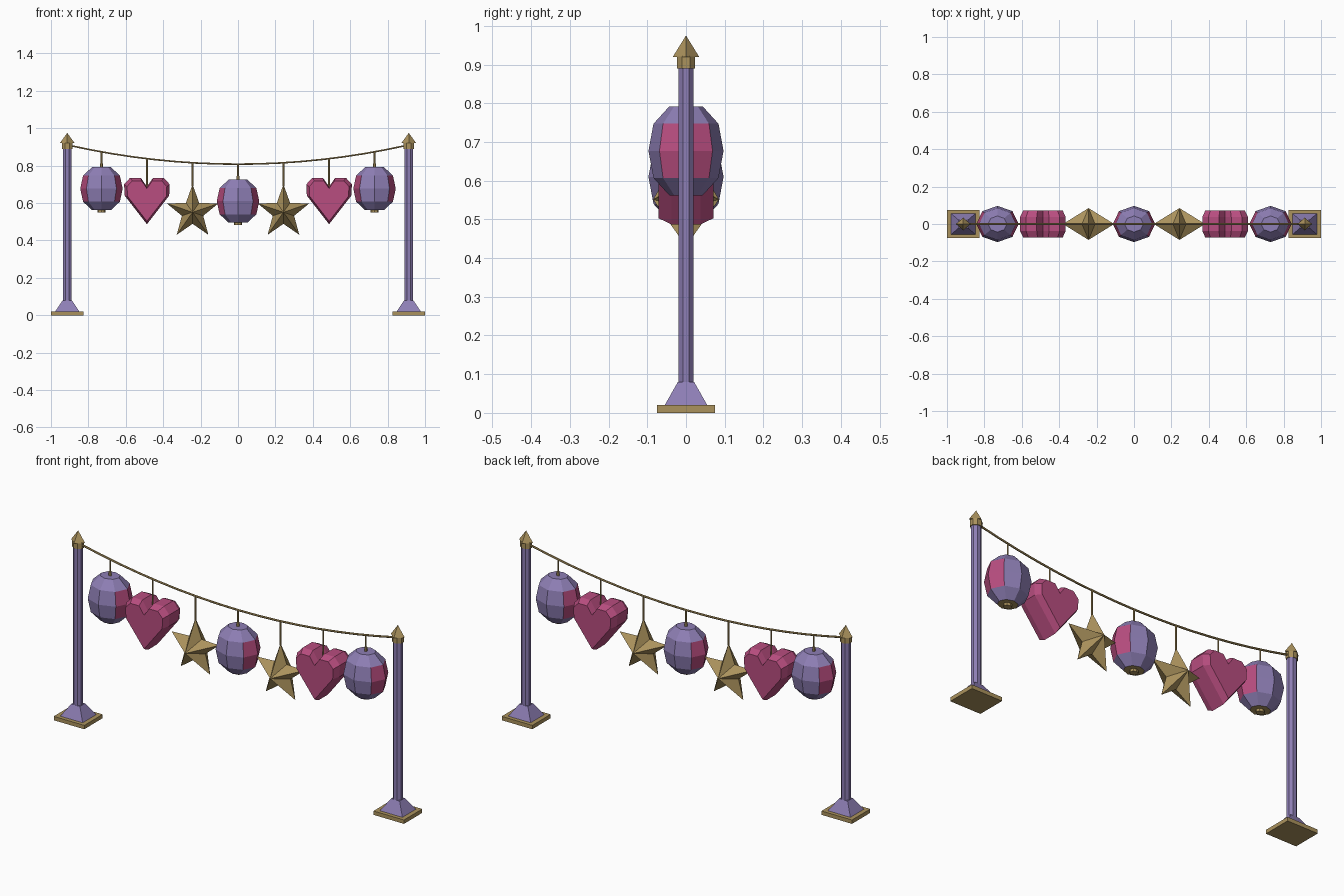
import bpy, bmesh
from math import sin, cos, pi

if "Cube" in bpy.data.objects:
    bpy.data.objects.remove(bpy.data.objects["Cube"])

STRETCH = 1.17  # the ornaments and posts are wider in x than in y


def material(name, rgb):
    m = bpy.data.materials.new(name)
    m.use_nodes = True
    m.diffuse_color = (*rgb, 1)
    m.node_tree.nodes["Principled BSDF"].inputs["Base Color"].default_value = (*rgb, 1)
    return m


purple = material("lavender purple", (0.27, 0.21, 0.46))
pink = material("rose pink", (0.48, 0.075, 0.215))
gold = material("antique gold", (0.41, 0.29, 0.11))


def loft(name, rings, mats, location, paint=None):
    """Skin closed rings of points; a ring of one point becomes an apex."""
    bm = bmesh.new()
    loops = [[bm.verts.new(p) for p in ring] for ring in rings]
    for a, b in zip(loops, loops[1:]):
        n = max(len(a), len(b))
        for i in range(n):
            j = (i + 1) % n
            corners = [a[i % len(a)], a[j % len(a)], b[j % len(b)], b[i % len(b)]]
            bm.faces.new(list(dict.fromkeys(corners)))
    for loop in (loops[0], loops[-1]):
        if len(loop) > 2:
            bm.faces.new(loop)
    bmesh.ops.recalc_face_normals(bm, faces=bm.faces)
    bm.normal_update()
    if paint:
        for f in bm.faces:
            f.material_index = paint(f.calc_center_median(), f.normal)
    mesh = bpy.data.meshes.new(name)
    bm.to_mesh(mesh)
    bm.free()
    for m in mats:
        mesh.materials.append(m)
    ob = bpy.data.objects.new(name, mesh)
    ob.location = location
    bpy.context.collection.objects.link(ob)
    return ob


def ring(sides, r, z, turn=0.0):
    """Regular polygon of circumradius r at height z, stretched in x."""
    if r == 0:
        return [(0, 0, z)]
    angles = [2 * pi * (i + turn) / sides for i in range(sides)]
    return [(STRETCH * r * cos(a), r * sin(a), z) for a in angles]


def turned(name, sides, profile, mats, location, turn=0.0, paint=None):
    return loft(name, [ring(sides, r, z, turn) for r, z in profile], mats, location, paint)


def rope_height(x):
    return 0.808 + 0.1 * (x / 0.9) ** 2


# Posts with plinths and finials
R2 = 2 ** 0.5
for side, x in (("right", -0.913), ("left", 0.913)):
    at = (x, 0, 0)
    turned(side + "_base_plate", 4, [(0.0745 * R2, 0), (0.0745 * R2, 0.02)], [gold], at, 0.5)
    turned(side + "_plinth", 4, [(0.055 * R2, 0.02), (0.021 * R2, 0.08)], [purple], at, 0.5)
    turned(side + "_post", 8, [(0.0215, 0.07), (0.0215, 0.9)], [purple], at, 0.5)
    turned(side + "_finial_collar", 8, [(0.0255, 0.89), (0.0255, 0.922)], [gold], at, 0.5)
    turned(side + "_finial_tip", 4, [(0.034, 0.92), (0, 0.975)], [gold], at)

# Sagging rope
curve = bpy.data.curves.new("rope", "CURVE")
curve.dimensions = "3D"
curve.bevel_depth = 0.005
curve.bevel_resolution = 1
curve.use_fill_caps = True
spline = curve.splines.new("POLY")
spline.points.add(16)
for i, p in enumerate(spline.points):
    x = 0.9 * (i / 8 - 1)
    p.co = (x, 0, rope_height(x), 1)
spline.use_smooth = False
curve.materials.append(gold)
bpy.context.collection.objects.link(bpy.data.objects.new("rope", curve))


def hanger(name, x, bottom):
    turned(name + "_hanger", 6, [(0.004, bottom), (0.004, rope_height(x))], [gold], (x, 0, 0))


# Lanterns: faceted globes with pink end panels and a gold underside
def lantern_paint(c, n):
    if n.z < -0.95:
        return 2
    return 1 if abs(c.x) > abs(c.y) * STRETCH and abs(c.z) < 0.07 else 0


def lantern(name, x, z):
    profile = [(0.043, -0.115), (0.084, -0.07), (0.097, 0), (0.084, 0.07), (0.043, 0.115)]
    turned(name, 8, profile, [purple, pink, gold], (x, 0, z), 0, lantern_paint)
    turned(name + "_knob", 8, [(0.018, -0.128), (0.018, -0.11)], [gold], (x, 0, z))
    turned(name + "_loop", 6, [(0.007, 0.11), (0.007, 0.135)], [gold], (x, 0, z))
    hanger(name, x, z + 0.11)


# Hearts: bevelled slabs from one half outline
def heart(name, x):
    half = [(0.033, 0.125), (0.09, 0.125), (0.122, 0.09), (0.119, 0.03)]
    outline = [(0, 0.078)] + half + [(0, -0.123)] + [(-u, v) for u, v in reversed(half)]
    layers = [(-0.071, 0.87), (-0.038, 1), (0.038, 1), (0.071, 0.87)]
    rings = [[(u * s, y, v * s) for u, v in outline] for y, s in layers]
    loft(name, rings, [pink], (x, 0, 0.61))
    hanger(name, x, 0.67)


# Stars: five points rising to a ridge apex front and back
def star(name, x):
    outline = []
    for i in range(10):
        r = 0.062 if i % 2 else 0.149
        outline.append((0.965 * r * sin(i * pi / 5), 0, r * cos(i * pi / 5)))
    loft(name, [[(0, -0.085, 0)], outline, [(0, 0.085, 0)]], [gold], (x, 0, 0.551))
    hanger(name, x, 0.69)


lantern("middle_lantern", 0, 0.61)
for side, s in (("right", -1), ("left", 1)):
    lantern(side + "_lantern", s * 0.73, 0.677)
    heart(side + "_heart", s * 0.487)
    star(side + "_star", s * 0.243)
